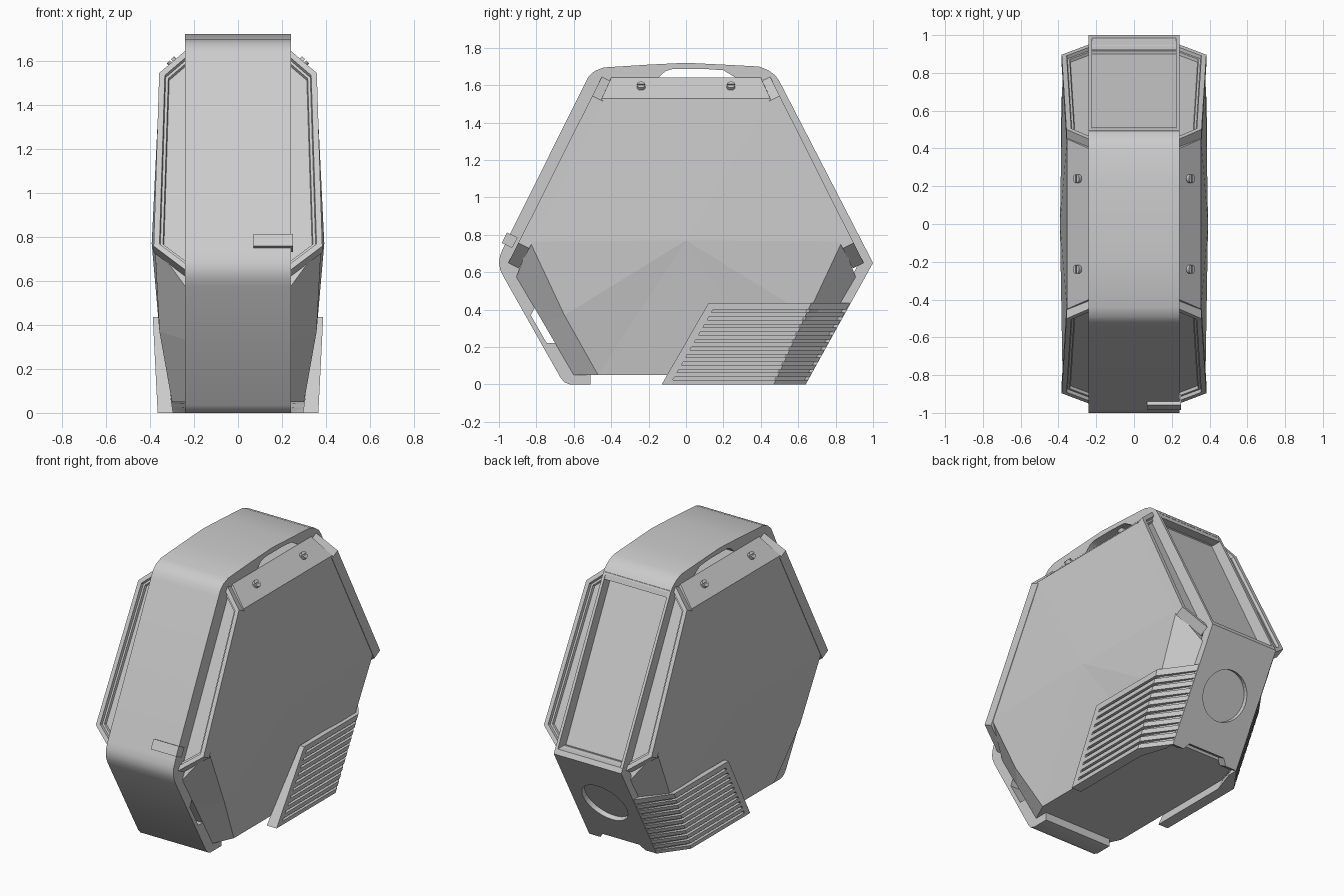
import bpy, bmesh, math
from mathutils import Vector

if "Cube" in bpy.data.objects:
    bpy.data.objects.remove(bpy.data.objects["Cube"])


def make(name, verts, faces, mirror=None, smooth=False):
    me = bpy.data.meshes.new(name)
    me.from_pydata([tuple(v) for v in verts], [], faces)
    bm = bmesh.new()
    bm.from_mesh(me)
    bmesh.ops.recalc_face_normals(bm, faces=bm.faces)
    bm.to_mesh(me)
    bm.free()
    ob = bpy.data.objects.new(name, me)
    bpy.context.collection.objects.link(ob)
    if mirror:
        m = ob.modifiers.new("Mirror", 'MIRROR')
        m.use_axis = [a in mirror for a in "XYZ"]
    if smooth:
        bpy.ops.object.select_all(action='DESELECT')
        ob.select_set(True)
        bpy.context.view_layer.objects.active = ob
        bpy.ops.object.shade_smooth_by_angle(angle=math.radians(30))
    return ob


def loft_data(a, b, base=0):
    n = len(a)
    faces = [[base + i for i in range(n)], [base + n + i for i in range(n)]]
    faces += [[base + i, base + (i + 1) % n, base + n + (i + 1) % n, base + n + i] for i in range(n)]
    return list(a) + list(b), faces


def loft(name, pairs, **kw):
    verts, faces = [], []
    for a, b in pairs:
        v, f = loft_data(a, b, len(verts))
        verts += v
        faces += f
    return make(name, verts, faces, **kw)


def side_prism(name, profile, x0, x1, **kw):
    return loft(name, [([(x0, y, z) for y, z in profile], [(x1, y, z) for y, z in profile])], **kw)


# Body: hexagonal shell with chamfered rims and slightly peaked side panels
rim = [(-.40, 1.64), (.40, 1.64), (.907, .575), (.765, .333), (.6, .05),
       (-.6, .05), (-.765, .333), (-.907, .575)]
panel = [(.355, -.45, 1.53), (.355, .45, 1.53), (.378, .835, .765), (.357, .65, .37),
         (.30, .47, .05), (.30, -.47, .05), (.357, -.65, .37), (.378, -.835, .765)]
verts, faces = [], []
for s in (1, -1):
    verts += [(s * .24, y, z) for y, z in rim]
    verts += [(s * x, y, z) for x, y, z in panel]
    verts.append((s * .392, 0, .77))
for i in range(8):
    j = (i + 1) % 8
    faces.append((i, j, 17 + j, 17 + i))
    for o in (0, 17):
        faces.append((o + i, o + j, o + 8 + j, o + 8 + i))
        faces.append((o + 8 + i, o + 8 + j, o + 16))
make("body", verts, faces)

# Octagonal recessed panels on the sloping front and back
low, high = Vector((0, -.95, .65)), Vector((0, -.45, 1.645))
up = (high - low).normalized()
inward = Vector((0, up.z, -up.y))
outline = [(-.24, 0), (.24, 0), (.383, .12), (.358, 1.0),
           (.24, 1.113), (-.24, 1.113), (-.358, 1.0), (-.383, .12)]
outer = [low + up * s + Vector((x, 0, 0)) for x, s in outline]
v, f = loft_data(outer, [p + inward * .065 for p in outer])
frame = make("end_frame", v, f, mirror="Y")
bm = bmesh.new()
bm.from_mesh(frame.data)
bm.faces.ensure_lookup_table()
face = bm.faces[0]
for width, depth in ((.026, 0), (.004, -.018), (.012, 0), (.004, -.016)):
    bmesh.ops.inset_region(bm, faces=[face], thickness=width, depth=0, use_even_offset=True)
    bmesh.ops.translate(bm, verts=face.verts, vec=inward * -depth)
bm.to_mesh(frame.data)
bm.free()

# Central band: front and top cover with two hand grip openings
band = [(-.51, 0), (-.62, 0), (-.65, .012), (-.67, .035), (-.975, .575), (-.993, .612), (-1, .65),
        (-.995, .685), (-.98, .725), (-.54, 1.61), (-.522, 1.645), (-.49, 1.675), (-.44, 1.695),
        (-.2, 1.71), (0, 1.72), (.2, 1.71), (.39, 1.70), (.44, 1.68), (.48, 1.65), (.50, 1.62),
        (.46, 1.61), (.40, 1.635), (.27, 1.638), (.20, 1.68), (.1, 1.687), (-.07, 1.687),
        (-.11, 1.675), (-.15, 1.638), (-.40, 1.635), (-.90, .65), (-.805, .42), (-.83, .37),
        (-.745, .222), (-.69, .222), (-.59, .055), (-.51, .055)]
side_prism("central_band", band, -.24, .24, smooth=True)

# Raised rails down the back and lip joining them to the back plate
side_prism("back_rail", [(.495, 1.63), (1, .65), (.93, .62), (.42, 1.63)], .222, .24, mirror="X")
side_prism("back_lip", [(.985, .68), (1, .65), (.95, .60), (.92, .68)], -.23, .23)
side_prism("top_lip", [(.46, 1.64), (.495, 1.63), (.51, 1.59), (.45, 1.59)], -.23, .23)

# Lower back plate with notched foot and round fan recess
base = Vector((0, .64, 0))
along = Vector((0, .36, .65)).normalized()
out = Vector((0, along.z, -along.y))
shape = [(-.24, 0), (-.16, 0), (-.13, .04), (.13, .04), (.16, 0), (.24, 0), (.24, .743), (-.24, .743)]
face_pts = [base + along * s + Vector((x, 0, 0)) for x, s in shape]
plate = loft("lower_back_plate", [(face_pts, [p - out * .065 for p in face_pts])])


def ring(center, ax, ay, r, n):
    return [center + ax * r * math.cos(2 * math.pi * i / n) + ay * r * math.sin(2 * math.pi * i / n)
            for i in range(n)]


circle = ring(base + along * .38, Vector((1, 0, 0)), along, .155, 40)
cutter = loft("fan_cutter", [([p + out * .05 for p in circle], [p - out * .03 for p in circle])])
cutter.hide_render = True
cutter.hide_viewport = True
cutter.display_type = 'WIRE'
cut = plate.modifiers.new("Fan recess", 'BOOLEAN')
cut.object = cutter
cut.solver = 'EXACT'


# Side vents: backing, slanted front bar and horizontal slats wrapping to the back
def vent_ring(z, d=0.0):
    t = z / .435
    xo, xi = .365 + .022 * t, .295 + .06 * t
    yf, yb, yr = -.13 + .25 * t, .47 + .20 * t, .64 + .235 * t
    return [(xo - d, yf, z), (xo - d, yb - d * .5, z), (.24, yr - d * .9, z),
            (.24, yr - .06, z), (xi, yb - .06, z), (xi, yf, z)]


def bar_ring(z):
    r = vent_ring(z)
    return [r[0], (r[0][0], r[0][1] + .045, z), (r[5][0], r[5][1] + .045, z), r[5]]


parts = [(vent_ring(0, .022), vent_ring(.43, .022)), (bar_ring(0), bar_ring(.435))]
for i in range(11):
    z0 = .04 * i
    parts.append((vent_ring(z0), vent_ring(.435 if i == 10 else z0 + .025)))
loft("side_vent", parts, mirror="X")

# Slotted screws on the top chamfers
n = Vector((.69, 0, .72)).normalized()
ax, ay = Vector((0, 1, 0)), n.cross(Vector((0, 1, 0)))
for name, y in (("front_screws", -.24), ("back_screws", .24)):
    c = Vector((.293, y, 1.589))
    disc = ring(c, ax, ay, .023, 20)
    parts = [(disc, [p + n * .008 for p in disc])]
    for s in (1, -1):
        half = [c + ay * s * (.004 + .019 * math.sin(math.pi * k / 10))
                + ax * .022 * math.cos(math.pi * k / 10) for k in range(11)]
        parts.append((half, [p + n * .02 for p in half]))
    loft(name, parts, mirror="X")

# Front latch: thin plate on the band with a tab folded round its side
side_prism("latch_plate", [(-.985, .757), (-.957, .813), (-.937, .803), (-.965, .747)], .07, .25)
side_prism("latch_tab", [(-.985, .757), (-.957, .813), (-.90, .785), (-.93, .73)], .238, .25)
